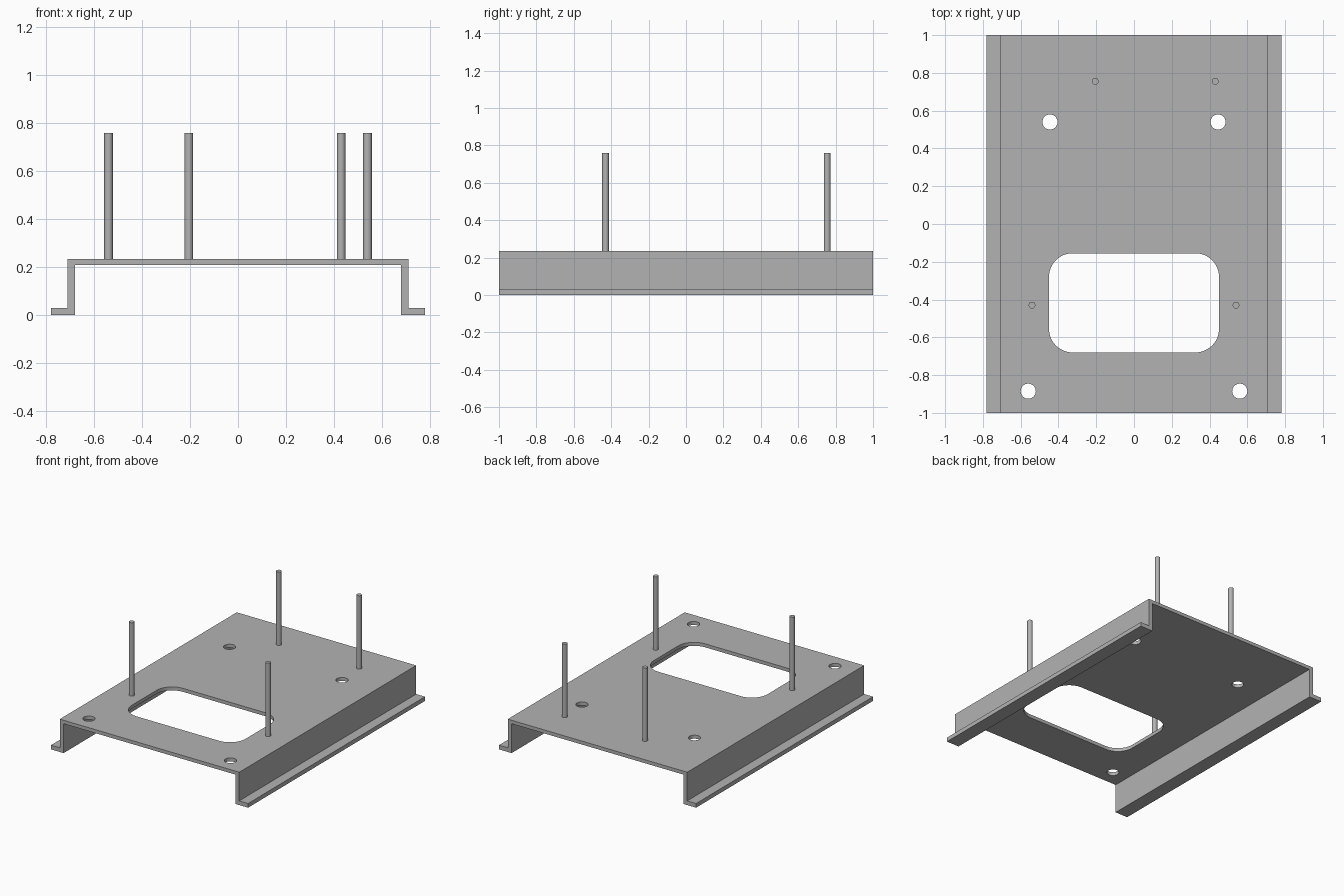
import bpy, bmesh
from math import sin, cos, pi, radians

cube = bpy.data.objects.get("Cube")
if cube:
    bpy.data.objects.remove(cube, do_unlink=True)

# Single grey material
GREY = (0.45, 0.45, 0.45, 1)
grey = bpy.data.materials.new("plain grey")
grey.use_nodes = True
grey.diffuse_color = GREY
grey.node_tree.nodes["Principled BSDF"].inputs["Base Color"].default_value = GREY

TOP, SHEET, LENGTH = 0.235, 0.025, 2.0


def extrude(bm, points, offset):
    """Add a closed prism: a planar outline swept along offset."""
    face = bm.faces.new([bm.verts.new(p) for p in points])
    moved = bmesh.ops.extrude_face_region(bm, geom=[face])["geom"]
    bmesh.ops.translate(bm, vec=offset,
                        verts=[v for v in moved if isinstance(v, bmesh.types.BMVert)])


def make_object(name, bm):
    bmesh.ops.recalc_face_normals(bm, faces=bm.faces)
    mesh = bpy.data.meshes.new(name)
    bm.to_mesh(mesh)
    bm.free()
    mesh.materials.append(grey)
    obj = bpy.data.objects.new(name, mesh)
    bpy.context.collection.objects.link(obj)
    return obj


def activate(obj):
    bpy.ops.object.select_all(action='DESELECT')
    obj.select_set(True)
    bpy.context.view_layer.objects.active = obj


def arc(x, y, r, start, end, steps):
    angles = [start + (end - start) * i / steps for i in range(steps + 1)]
    return [(x + r * cos(a), y + r * sin(a)) for a in angles]


# Bent sheet bracket: half a hat section, mirrored and swept front to back
half = [(0.68, TOP - SHEET), (0.68, 0), (0.78, 0), (0.78, 0.03), (0.71, 0.03), (0.71, TOP)]
section = half + [(-x, z) for x, z in reversed(half)]
bm = bmesh.new()
extrude(bm, [(x, -LENGTH / 2, z) for x, z in section], (0, LENGTH, 0))
bracket = make_object("bracket", bm)

# Cutter for the rounded window and four mounting holes
bm = bmesh.new()
outlines = []
window, r = [], 0.125
for i, (sx, y) in enumerate([(1, -0.155 - r), (-1, -0.155 - r), (-1, -0.68 + r), (1, -0.68 + r)]):
    window += arc(sx * (0.45 - r), y, r, i * pi / 2, (i + 1) * pi / 2, 12)
outlines.append(window)
for x, y in [(0.445, 0.54), (0.56, -0.885)]:
    for side in (-1, 1):
        outlines.append(arc(side * x, y, 0.04, 0, 2 * pi, 32)[:-1])
for outline in outlines:
    extrude(bm, [(x, y, 0.1) for x, y in outline], (0, 0, 0.3))
cutter = make_object("opening_cutter", bm)
cutter.hide_render = True

cut = bracket.modifiers.new("openings", 'BOOLEAN')
cut.operation, cut.solver, cut.object = 'DIFFERENCE', 'EXACT', cutter
activate(bracket)
bpy.ops.object.modifier_apply(modifier=cut.name)
bpy.data.objects.remove(cutter, do_unlink=True)
bpy.ops.object.shade_smooth_by_angle(angle=radians(30))

# Upright round posts
posts = {"front_right_post": (-0.54, -0.43), "front_left_post": (0.54, -0.43),
         "back_right_post": (-0.205, 0.755), "back_left_post": (0.43, 0.755)}
for name, (x, y) in posts.items():
    bm = bmesh.new()
    ring = arc(x, y, 0.018, 0, 2 * pi, 24)[:-1]
    extrude(bm, [(px, py, TOP - 0.005) for px, py in ring], (0, 0, 0.76 - TOP + 0.005))
    activate(make_object(name, bm))
    bpy.ops.object.shade_smooth_by_angle(angle=radians(30))
